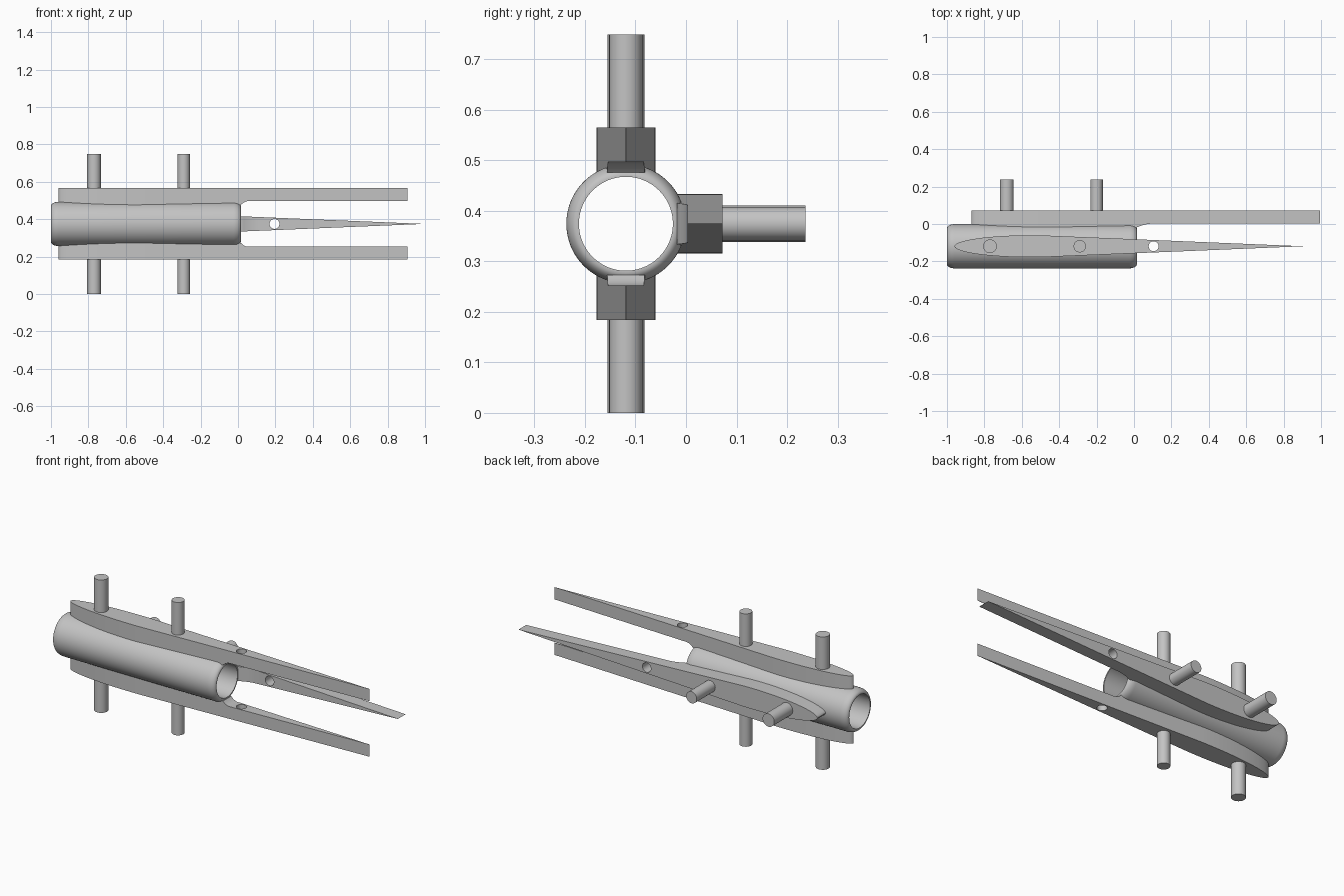
import bpy, bmesh
from math import pi, sin, cos, sqrt
from mathutils import Matrix, Vector

if "Cube" in bpy.data.objects:
    bpy.data.objects.remove(bpy.data.objects["Cube"])

grey = bpy.data.materials.new("plain grey")
grey.use_nodes = True
grey.diffuse_color = (0.55, 0.55, 0.55, 1)
grey.node_tree.nodes["Principled BSDF"].inputs["Base Color"].default_value = (0.55, 0.55, 0.55, 1)

AXIS = Vector((0, -0.119, 0.3745))   # centre line of the tube
RADIUS, BORE = 0.118, 0.093
BACK, END = -1.0, 0.015              # tube ends
NOSE, WIDEST, TIP = -0.96, -0.55, 0.905
HALF, TAPER, BLEND = 0.0587, 0.0416, -0.462


def finish(name, bm, place=Matrix.Translation(AXIS)):
    bmesh.ops.remove_doubles(bm, verts=bm.verts, dist=1e-5)
    bmesh.ops.recalc_face_normals(bm, faces=bm.faces)
    mesh = bpy.data.meshes.new(name)
    bm.to_mesh(mesh)
    bm.free()
    mesh.materials.append(grey)
    obj = bpy.data.objects.new(name, mesh)
    obj.matrix_world = place
    bpy.context.collection.objects.link(obj)
    return obj


def smooth(obj):
    bpy.ops.object.select_all(action='DESELECT')
    obj.select_set(True)
    bpy.context.view_layer.objects.active = obj
    bpy.ops.object.shade_smooth_by_angle(angle=pi / 6)


def cylinder(name, x, radius, low, high, place):
    bm = bmesh.new()
    bmesh.ops.create_cone(bm, cap_ends=True, segments=40, radius1=radius, radius2=radius,
                          depth=high - low, matrix=Matrix.Translation((x, 0, (low + high) / 2)))
    return finish(name, bm, place)


def half_width(x):
    # elliptical nose, short blend, straight taper to the tip
    if x < WIDEST:
        return HALF * sqrt(max(0, 1 - ((x - WIDEST) / (WIDEST - NOSE)) ** 2))
    if x < BLEND:
        return HALF - TAPER * (x - WIDEST) ** 2 / (2 * (BLEND - WIDEST))
    return TAPER * (TIP - x)


# Tube: wall profile with rounded outer rims, spun about the centre line
def build_tube():
    bm = bmesh.new()
    length, depth = 0.04, 0.022
    arc = [(length * (1 - sin(a)), RADIUS - depth * (1 - cos(a)))
           for a in [pi / 2 * (1 - i / 8) for i in range(9)]]
    profile = [(BACK + d, r) for d, r in arc] + [(END - d, r) for d, r in reversed(arc)]
    profile += [(END, BORE), (BACK, BORE)]
    verts = [bm.verts.new((x, 0, r)) for x, r in profile]
    edges = [bm.edges.new((verts[i - 1], verts[i])) for i in range(len(verts))]
    bmesh.ops.spin(bm, geom=verts + edges, cent=(0, 0, 0), axis=(1, 0, 0),
                   angle=2 * pi, steps=80)
    smooth(finish("tube", bm))


# Fin: tapered plan shape whose underside ramps up behind the tube
def build_fin(side, angle, shift, ramp, peg_top):
    place = Matrix.Translation(AXIS) @ Matrix.Rotation(angle, 4, 'X') @ Matrix.Translation((shift, 0, 0))
    start = END - shift
    nose = [WIDEST - (WIDEST - NOSE) * cos(pi / 2 * i / 16) for i in range(17)]
    blend = [WIDEST + (BLEND - WIDEST) * i / 5 for i in range(1, 6)]
    under = [start + ramp * i / 6 for i in range(7)]
    bm = bmesh.new()
    rings = []
    for x in nose + blend + under + [TIP]:
        t = min(1, max(0, (x - start) / ramp))
        low = 0.101 + 0.021 * t * (2 - t)
        w = half_width(x)
        rings.append([bm.verts.new((x, y, z)) for y, z in
                      ((-w, low), (w, low), (w, 0.191), (-w, 0.191))])
    for a, b in zip(rings, rings[1:]):
        for i in range(4):
            j = (i + 1) % 4
            bm.faces.new((a[i], a[j], b[j], b[i]))
    fin = finish(side + "_fin", bm, place)

    # round hole behind the tube
    cutter = cylinder("hole_cutter", 0.105, 0.0265, 0.05, 0.25, place)
    cutter.hide_render = True
    cut = fin.modifiers.new("hole", 'BOOLEAN')
    cut.operation, cut.solver, cut.object = 'DIFFERENCE', 'EXACT', cutter
    bpy.context.view_layer.objects.active = fin
    bpy.ops.object.modifier_apply(modifier=cut.name)
    bpy.data.objects.remove(cutter)
    smooth(fin)

    # pegs standing on the fin
    for name, x, radius in (("rear", -0.77, 0.0365), ("middle", -0.29, 0.033)):
        smooth(cylinder(f"{side}_{name}_peg", x, radius, 0.15, peg_top, place))


build_tube()
build_fin("upper", 0, 0, 0.04, 0.3745)
build_fin("lower", pi, 0, 0.04, 0.3745)
build_fin("back", -pi / 2, 0.09, 0.095, 0.356)
